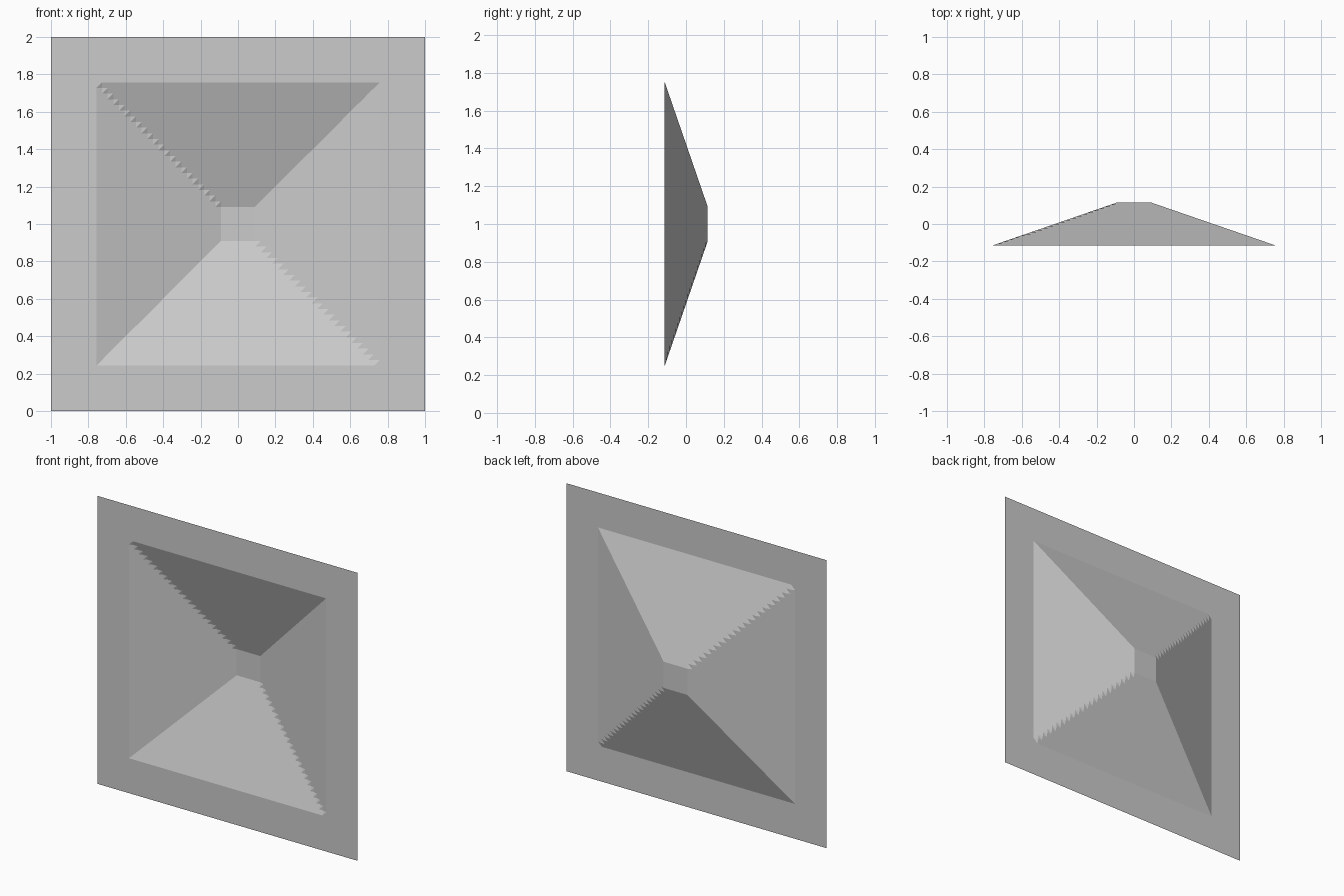
import bpy
import bmesh

if "Cube" in bpy.data.objects:
    bpy.data.objects.remove(bpy.data.objects["Cube"])

N = 66              # grid cells per side
STEP = 2.0 / N
OUTER = 25 * STEP   # half width of the recess opening
INNER = 3 * STEP    # half width of the flat recess floor
DEPTH = 0.115       # rim at -DEPTH, floor at +DEPTH


def depth_at(x, z):
    """Depth of a square, sloped recess with a flat floor."""
    r = max(abs(x), abs(z))
    t = min(1.0, max(0.0, (OUTER - r) / (OUTER - INNER)))
    return -DEPTH + 2 * DEPTH * t


# Single-sheet panel, displaced to form the recess
bm = bmesh.new()
rows = []
for j in range(N + 1):
    z = -1 + j * STEP
    rows.append([bm.verts.new((-1 + i * STEP, depth_at(-1 + i * STEP, z), z + 1))
                 for i in range(N + 1)])

# All cells split along the same diagonal (lower left to upper right)
for j in range(N):
    for i in range(N):
        a, b = rows[j][i], rows[j][i + 1]
        c, d = rows[j + 1][i + 1], rows[j + 1][i]
        bm.faces.new((a, b, c))
        bm.faces.new((a, c, d))

mesh = bpy.data.meshes.new("recessed_panel")
bm.to_mesh(mesh)
bm.free()

grey = bpy.data.materials.new("light grey")
grey.diffuse_color = (0.6, 0.6, 0.6, 1.0)
grey.use_nodes = True
grey.node_tree.nodes["Principled BSDF"].inputs["Base Color"].default_value = grey.diffuse_color
mesh.materials.append(grey)

panel = bpy.data.objects.new("recessed_panel", mesh)
bpy.context.collection.objects.link(panel)
